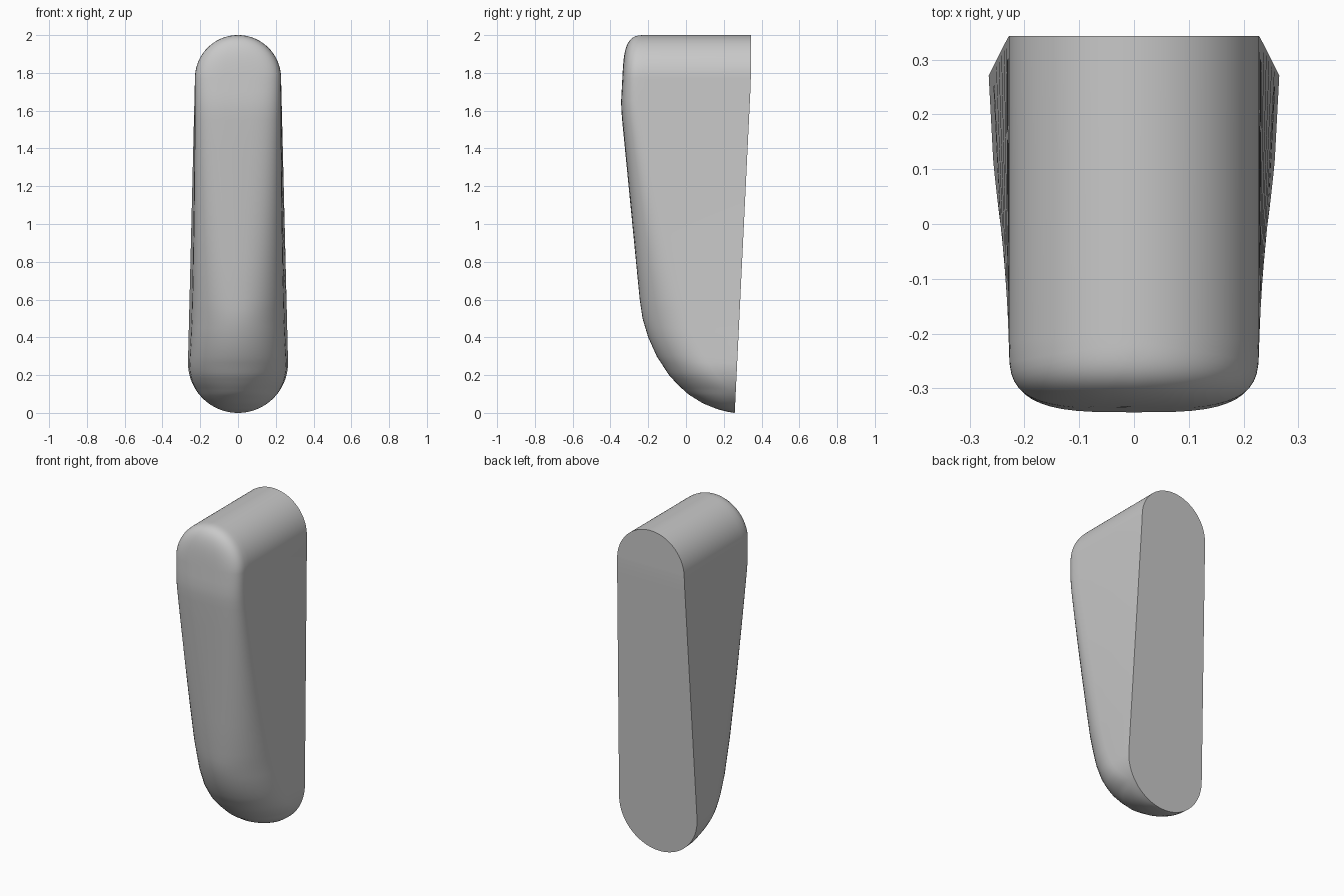
import bpy, bmesh, math

cube = bpy.data.objects.get("Cube")
if cube:
    bpy.data.objects.remove(cube, do_unlink=True)

# Front edge in side profile: (z, y)
FRONT = [(0, .255), (.005, .225), (.02, .165), (.05, .09), (.1, .01), (.15, -.044),
         (.2, -.09), (.3, -.155), (.4, -.2), (.5, -.23), (.6, -.245), (1.58, -.341),
         (1.64, -.344), (2, -.325)]
R_TOP, R_BOT = .228, .265
Z_TOP, Z_BOT = 2 - R_TOP, R_BOT
STEPS = 24


def front_y(z):
    for (z0, y0), (z1, y1) in zip(FRONT, FRONT[1:]):
        if z <= z1:
            return y0 + (y1 - y0) * (z - z0) / (z1 - z0)
    return FRONT[-1][1]


def half_width(z):
    if z < Z_BOT:
        return math.sqrt(max(R_BOT**2 - (Z_BOT - z)**2, 0))
    if z > Z_TOP:
        return math.sqrt(max(R_TOP**2 - (z - Z_TOP)**2, 0))
    return R_BOT + (R_TOP - R_BOT) * (z - Z_BOT) / (Z_TOP - Z_BOT)


def section(z):
    """Horizontal slice: flat back, drafted sides, rounded front."""
    w, f = half_width(z), front_y(z)
    back = .258 + .085 * min(z / 1.75, 1)
    rise = min(max((z - .5) / (Z_TOP - .5), 0), 1)
    depth = min(.25 - .13 * rise, .9 * (back - f))
    power = 2 + 1.6 * rise
    draft = .2 * (1 - rise)
    pts = [(w, back)]
    for i in range(STEPS + 1):
        c = math.cos(math.pi * i / STEPS)
        x = math.copysign(abs(c) ** (2 / power), c)
        # The front rim follows the round top
        rho = math.hypot(x * w, z - Z_TOP) / R_TOP if z > Z_TOP else abs(x)
        y = f + depth * (1 - max(1 - rho ** power, 0) ** (1 / power))
        pts.append((x * w * (1 - draft * (back - y)), y))
    return pts + [(-w, back)]


# Slice heights, denser in the rounded ends
N = 24
levels = [R_BOT * (1 - math.cos(math.pi / 2 * i / N)) for i in range(N + 1)]
levels[0] = .0002
levels += [.3, .35, .4, .45, .5, .55, .6, .8, 1, 1.2, 1.4, 1.55, 1.6, 1.65, 1.7]
levels += [Z_TOP + R_TOP * math.sin(math.pi / 2 * i / N) for i in range(N)] + [1.9999]

bm = bmesh.new()
rings = [[bm.verts.new((x, y, z)) for x, y in section(z)] for z in levels]
for lower, upper in zip(rings, rings[1:]):
    count = len(lower)
    for i in range(count):
        j = (i + 1) % count
        bm.faces.new((lower[i], lower[j], upper[j], upper[i]))
bm.faces.new(rings[0])
bm.faces.new(rings[-1])
bmesh.ops.recalc_face_normals(bm, faces=bm.faces)
mesh = bpy.data.meshes.new("tapered_body")
bm.to_mesh(mesh)
bm.free()
body = bpy.data.objects.new("tapered_body", mesh)
bpy.context.collection.objects.link(body)

# Plain grey finish
grey = bpy.data.materials.new("plain_grey")
grey.use_nodes = True
colour = (.58, .58, .58, 1)
grey.diffuse_color = colour
grey.node_tree.nodes["Principled BSDF"].inputs["Base Color"].default_value = colour
mesh.materials.append(grey)

bpy.context.view_layer.objects.active = body
body.select_set(True)
bpy.ops.object.shade_smooth_by_angle(angle=math.radians(35))
